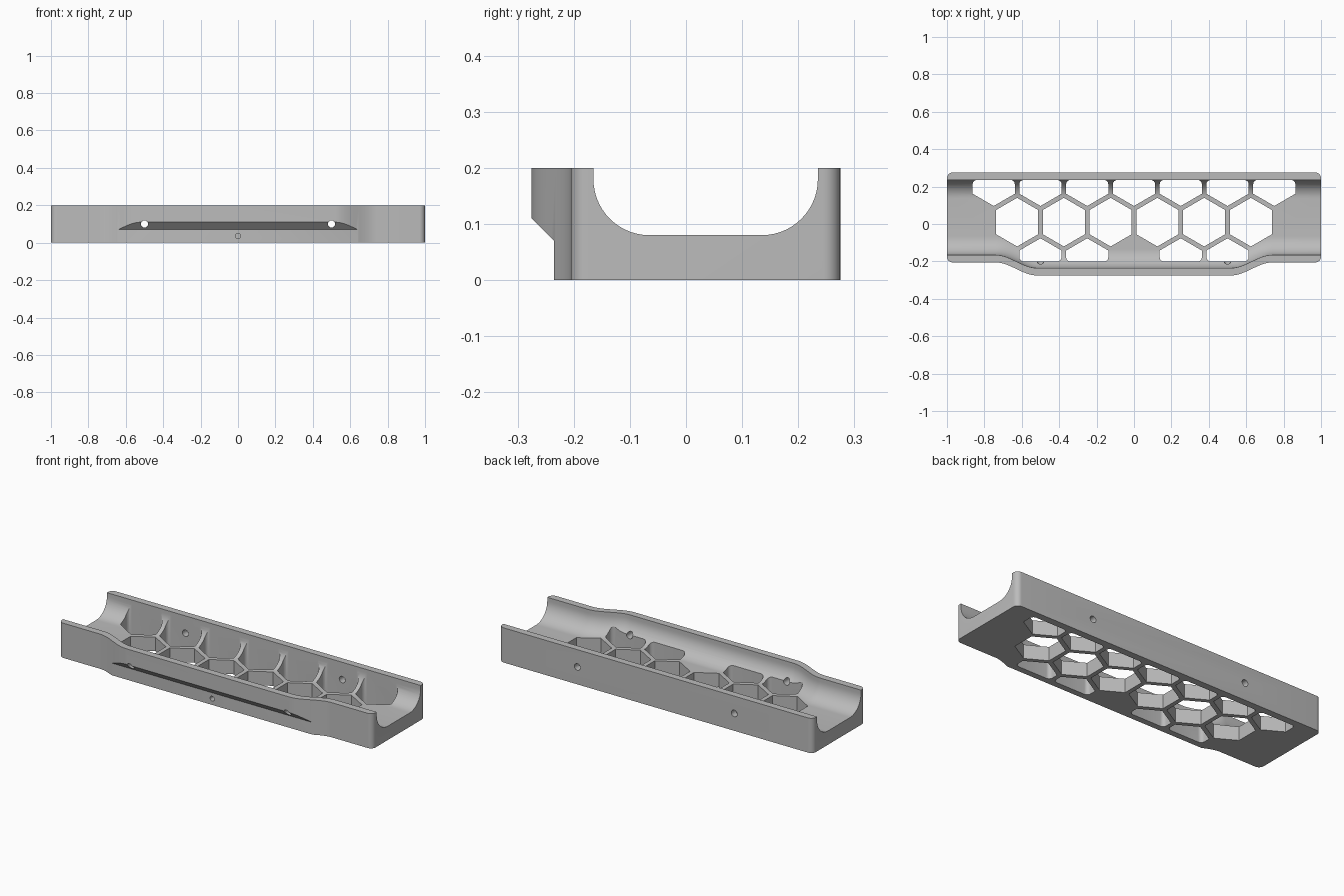
import bpy, bmesh, math

cube = bpy.data.objects.get("Cube")
if cube:
    bpy.data.objects.remove(cube, do_unlink=True)

HEIGHT = 0.2
BACK, FRONT, BULGE = 0.275, -0.205, 0.07
WALL = 0.04
FLOOR, FILLET = 0.08, 0.1
HEX_R, PITCH, ROW_Y = 0.13, 0.25, 0.01

grey = bpy.data.materials.new("plain grey")
grey.use_nodes = True
grey.diffuse_color = (0.5, 0.5, 0.5, 1)
grey.node_tree.nodes["Principled BSDF"].inputs["Base Color"].default_value = (0.5, 0.5, 0.5, 1)


def bulge(x):
    """How far the front wall swells outward at x."""
    t = min(1, max(0, (0.74 - abs(x)) / 0.22))
    return BULGE * t * t * (3 - 2 * t)


def arc(cx, cy, r, start, end, n=8):
    angles = [math.radians(start + (end - start) * i / n) for i in range(n + 1)]
    return [(cx + r * math.cos(a), cy + r * math.sin(a)) for a in angles]


def loft(bm, rings):
    """Closed solid through a list of equal rings."""
    rows = [[bm.verts.new(p) for p in ring] for ring in rings]
    n = len(rows[0])
    for a, b in zip(rows, rows[1:]):
        for i in range(n):
            j = (i + 1) % n
            bm.faces.new((a[i], a[j], b[j], b[i]))
    bm.faces.new(rows[0][::-1])
    bm.faces.new(rows[-1])


def finish(name, bm):
    bmesh.ops.recalc_face_normals(bm, faces=bm.faces)
    mesh = bpy.data.meshes.new(name)
    bm.to_mesh(mesh)
    bm.free()
    mesh.materials.append(grey)
    obj = bpy.data.objects.new(name, mesh)
    bpy.context.collection.objects.link(obj)
    return obj


def cut(target, cutter):
    cutter.hide_render = True
    bpy.context.view_layer.objects.active = target
    mod = target.modifiers.new("cut", 'BOOLEAN')
    mod.operation, mod.solver, mod.object = 'DIFFERENCE', 'EXACT', cutter
    bpy.ops.object.modifier_apply(modifier=mod.name)
    bpy.data.objects.remove(cutter, do_unlink=True)


# Stations along x, dense on the two S-bends
bend = [0.52 + 0.22 * i / 14 for i in range(15)]
stations = [-x for x in reversed(bend)] + bend

# Tray body: plan outline with rounded corners and swollen front
r = 0.03
plan = arc(-1 + r, FRONT + r, r, 180, 270)
plan += [(x, FRONT - bulge(x)) for x in stations]
plan += arc(1 - r, FRONT + r, r, 270, 360)
plan += arc(1 - r, BACK - r, r, 0, 90)
plan += arc(-1 + r, BACK - r, r, 90, 180)
bm = bmesh.new()
loft(bm, [[(x, y, z) for x, y in plan] for z in (0, HEIGHT)])
body = finish("tray_body", bm)

# Undercut with sloping top below the swollen front
step = [(-0.235, -0.1), (-0.235, 0.07), (-0.375, 0.21), (-0.375, -0.1)]
bm = bmesh.new()
loft(bm, [[(x, y, z) for y, z in step] for x in (-0.9, 0.9)])
cut(body, finish("undercut", bm))

# Channel with filleted floor, following the front wall
rings = []
for x in [-1.1] + stations + [1.1]:
    front, back = FRONT + WALL - bulge(x), BACK - WALL
    section = [(front, 0.3)]
    section += arc(front + FILLET, FLOOR + FILLET, FILLET, 180, 270, 14)
    section += arc(back - FILLET, FLOOR + FILLET, FILLET, 270, 360, 14)
    section.append((back, 0.3))
    rings.append([(x, y, z) for y, z in section])
bm = bmesh.new()
loft(bm, rings)
cut(body, finish("channel", bm))

# Honeycomb holes: full middle row, outer rows clipped at the walls
bm = bmesh.new()
half = HEX_R * math.sqrt(3) / 2


def hole(points):
    loft(bm, [[(x, y, z) for x, y in points] for z in (-0.1, 0.19)])


def clipped_hole(cx, side, limit):
    cy = ROW_Y + side * PITCH * math.sqrt(3) / 2
    c = 0.022
    pts = [(0, side * cy - HEX_R), (half, side * cy - HEX_R / 2)]
    pts += arc(half - c, limit - c, c, 0, 90, 6)
    pts += arc(c - half, limit - c, c, 90, 180, 6)
    pts.append((-half, side * cy - HEX_R / 2))
    hole([(cx + x, side * y) for x, y in pts])


for i in range(6):
    hole(arc((i - 2.5) * PITCH, ROW_Y, HEX_R, 30, 330, 5))
for i in range(-3, 4):
    clipped_hole(i * PITCH, 1, BACK - WALL)
for i in (-2, -1, 1, 2):
    clipped_hole(i * PITCH, -1, 0.2)
cut(body, finish("honeycomb", bm))

# Screw holes through both walls, and a small blind hole in front
bm = bmesh.new()
for x, z, rad, y_end in ((-0.5, 0.1, 0.019, 0.4), (0.5, 0.1, 0.019, 0.4), (0, 0.036, 0.014, -0.12)):
    ring = arc(x, z, rad, 0, 345, 23)
    loft(bm, [[(px, y, pz) for px, pz in ring] for y in (-0.4, y_end)])
cut(body, finish("screw_holes", bm))

# Smooth curved faces, keep crisp edges
for obj in bpy.context.selected_objects:
    obj.select_set(False)
body.select_set(True)
bpy.context.view_layer.objects.active = body
bpy.ops.object.shade_smooth_by_angle(angle=math.radians(30))
